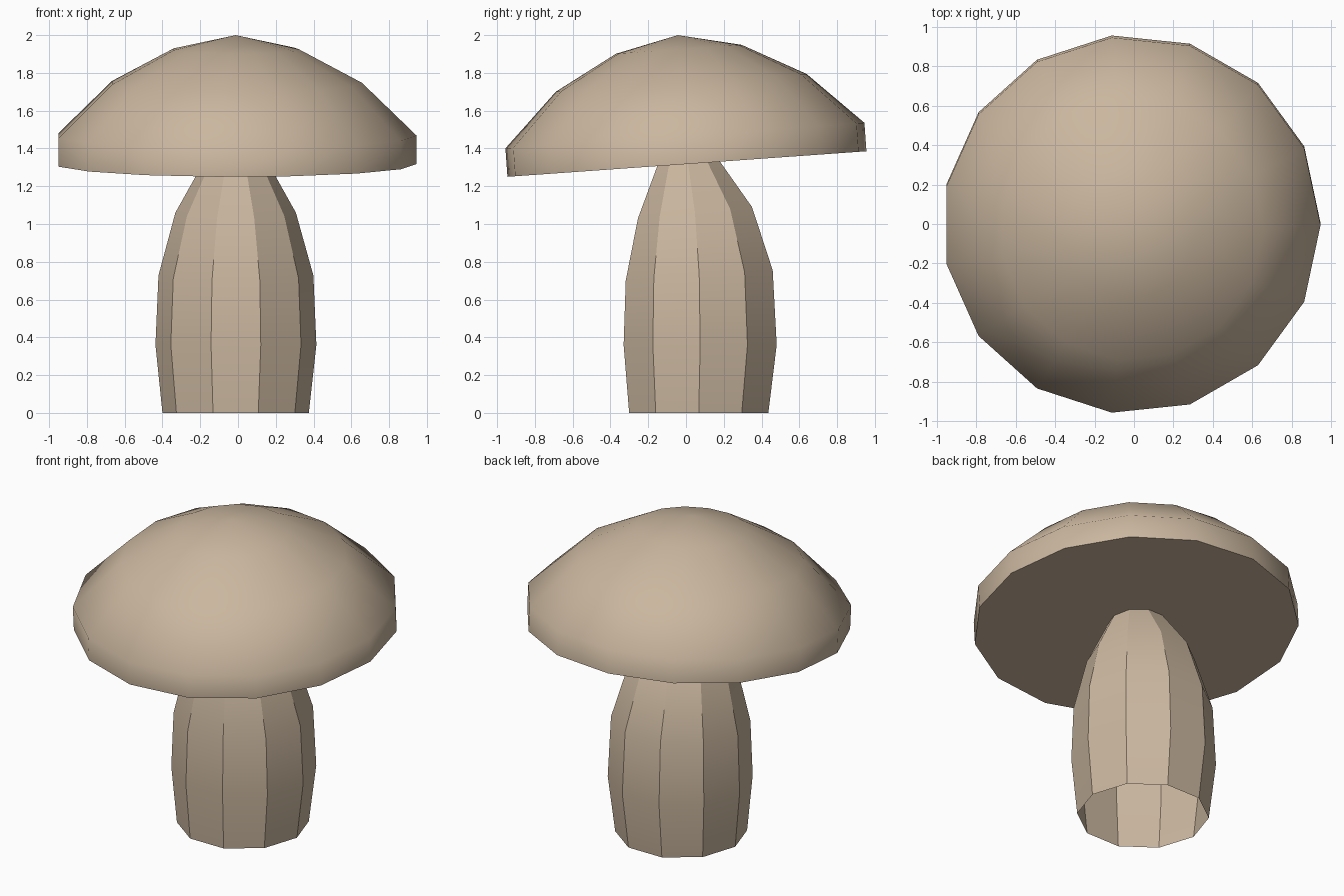
import bpy, bmesh, math
from mathutils import Matrix, Vector

if "Cube" in bpy.data.objects:
    bpy.data.objects.remove(bpy.data.objects["Cube"])

# Single tan colour
tan = bpy.data.materials.new("mushroom_tan")
tan.diffuse_color = (0.59, 0.47, 0.345, 1)
tan.use_nodes = True
tan.node_tree.nodes["Principled BSDF"].inputs["Base Color"].default_value = tan.diffuse_color


def lathe(name, sides, rings, apex=None, close_bottom=False, angle=30):
    """Skin tilted rings given as (centre, radius, tilt in degrees about x)."""
    bm = bmesh.new()
    loops = []
    for centre, radius, tilt in rings:
        rot = Matrix.Rotation(math.radians(tilt), 3, 'X')
        loops.append([bm.verts.new(Vector(centre) + rot @ Vector(
            (radius * math.cos(math.tau * i / sides),
             radius * math.sin(math.tau * i / sides), 0)))
            for i in range(sides)])
    for low, high in zip(loops, loops[1:]):
        for i in range(sides):
            j = (i + 1) % sides
            bm.faces.new((low[i], low[j], high[j], high[i]))
    if apex:
        tip = bm.verts.new(apex)
        for i in range(sides):
            bm.faces.new((loops[-1][i], loops[-1][(i + 1) % sides], tip))
    if close_bottom:
        bm.faces.new(loops[0][::-1])
    mesh = bpy.data.meshes.new(name)
    bm.to_mesh(mesh)
    bm.free()
    mesh.materials.append(tan)
    obj = bpy.data.objects.new(name, mesh)
    bpy.context.collection.objects.link(obj)
    bpy.ops.object.select_all(action='DESELECT')
    obj.select_set(True)
    bpy.context.view_layer.objects.active = obj
    bpy.ops.object.shade_smooth_by_angle(angle=math.radians(angle))
    return obj


# Stem: ten-sided, open at the base, narrowing and leaning into the cap
lathe("stem", 10, [
    ((-0.0125, 0.0675, 0.0), 0.3875, 0),
    ((-0.0110, 0.0750, 0.36), 0.426, 0),
    ((-0.0110, 0.0700, 0.728), 0.410, 4),
    ((-0.0125, 0.0475, 1.06), 0.319, 5.7),
    ((-0.0125, 0.0, 1.40), 0.129, 5.7),
], angle=25)

# Cap: fifteen-sided smooth dome, tilted towards the front
TILT = 4.07
up = Matrix.Rotation(math.radians(TILT), 3, 'X') @ Vector((0, 0, 1))
base = Vector((-0.0125, 0.005, 1.3175))
profile = [(0, 0.958), (0.151, 0.958), (0.431, 0.669), (0.609, 0.335)]
lathe("cap", 15, [(base + up * h, r, TILT) for h, r in profile],
      apex=base + up * 0.684, close_bottom=True, angle=60)
